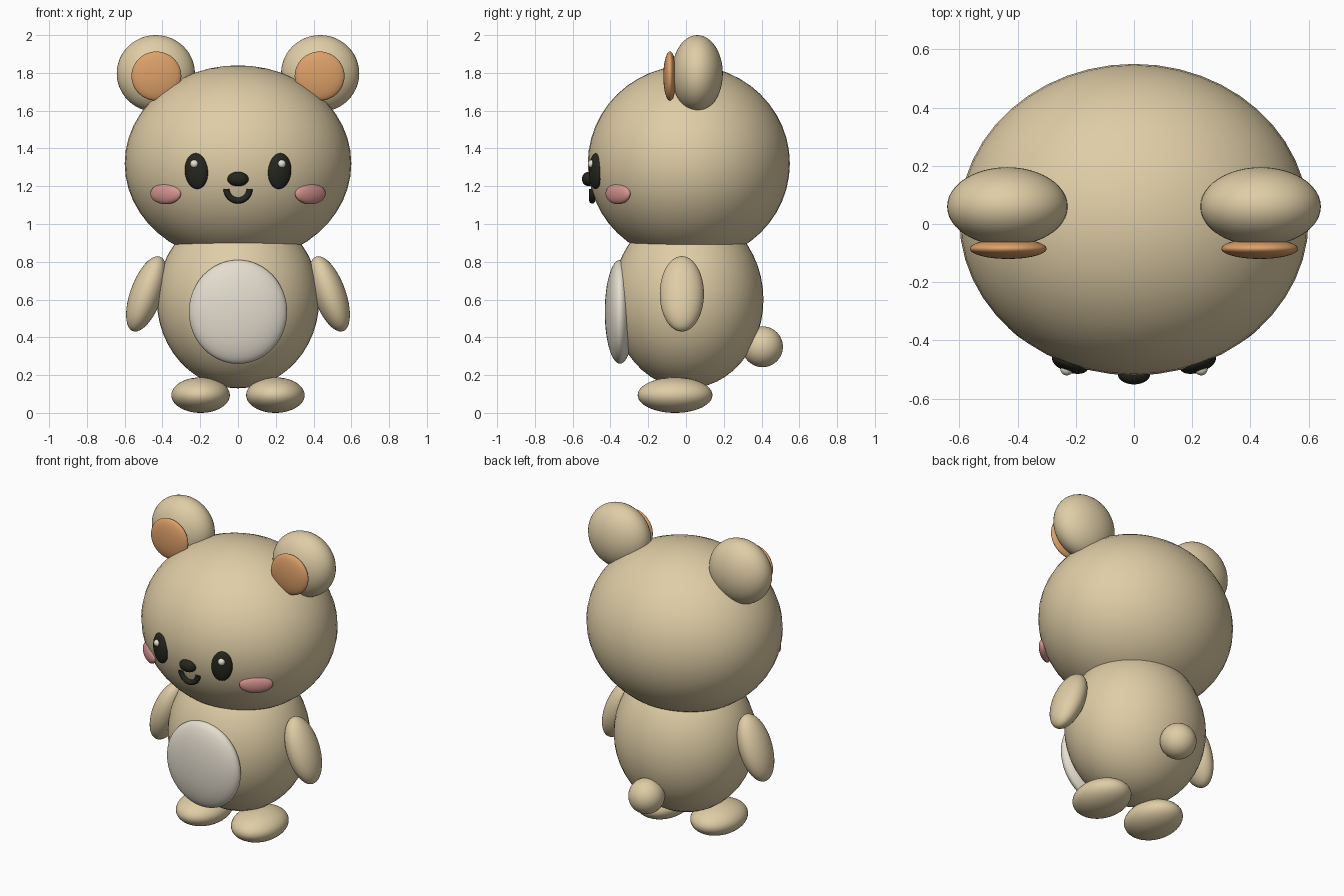
import bpy
import math
from math import radians

old = bpy.data.objects.get("Cube")
if old:
    bpy.data.objects.remove(old, do_unlink=True)


def material(name, rgb):
    m = bpy.data.materials.new(name)
    m.use_nodes = True
    color = (*rgb, 1.0)
    m.diffuse_color = color
    m.node_tree.nodes["Principled BSDF"].inputs["Base Color"].default_value = color
    return m


tan = material("tan_fur", (0.74, 0.61, 0.38))
cream = material("cream_belly", (0.78, 0.72, 0.62))
orange = material("orange_inner_ear", (0.72, 0.35, 0.14))
pink = material("pink_cheek", (0.68, 0.30, 0.28))
black = material("black_features", (0.019, 0.019, 0.013))
white = material("eye_shine", (0.78, 0.74, 0.66))


def ellipsoid(name, center, radii, mat, tilt=0, turn=0):
    """Smooth ellipsoid; tilt leans it sideways, turn spins it about z (degrees)."""
    bpy.ops.mesh.primitive_uv_sphere_add(
        segments=48, ring_count=24, radius=1, location=center,
        rotation=(0, radians(tilt), radians(turn)))
    ob = bpy.context.object
    ob.name = name
    ob.scale = radii
    ob.data.materials.append(mat)
    bpy.ops.object.shade_smooth()
    return ob


def pair(name, center, radii, mat, tilt=0, turn=0):
    """Mirrored left and right copies of a part."""
    x, y, z = center
    for label, side in (("left", 1), ("right", -1)):
        ellipsoid(f"{label}_{name}", (side * x, y, z), radii, mat,
                  side * tilt, side * turn)


# Head and body
ellipsoid("head", (0, 0.015, 1.32), (0.60, 0.535, 0.52), tan)
ellipsoid("body", (0, 0.01, 0.60), (0.43, 0.40, 0.47), tan)
ellipsoid("belly", (0, -0.35, 0.535), (0.26, 0.08, 0.275), cream)
ellipsoid("tail", (0, 0.405, 0.35), (0.108, 0.108, 0.108), tan)

# Ears
pair("ear", (0.435, 0.06, 1.797), (0.207, 0.135, 0.203), tan)
pair("inner_ear", (0.432, -0.085, 1.783), (0.132, 0.035, 0.13), orange)

# Limbs
pair("arm", (0.485, -0.022, 0.63), (0.085, 0.117, 0.21), tan, tilt=-20)
pair("foot", (0.198, -0.058, 0.094), (0.155, 0.198, 0.094), tan)

# Face
pair("eye", (0.22, -0.478, 1.28), (0.064, 0.032, 0.095), black, tilt=5, turn=19)
pair("eye_shine", (0.231, -0.498, 1.318), (0.022, 0.022, 0.022), white)
pair("cheek", (0.383, -0.36, 1.16), (0.10, 0.03, 0.055), pink, turn=38)
ellipsoid("nose", (0, -0.515, 1.238), (0.056, 0.036, 0.038), black)

# Smiling mouth: half ring swept with a round section
curve = bpy.data.curves.new("mouth", "CURVE")
curve.dimensions = "3D"
curve.bevel_depth = 0.016
curve.bevel_resolution = 4
curve.use_fill_caps = True
steps = 24
arc = curve.splines.new("POLY")
arc.points.add(steps)
for i, p in enumerate(arc.points):
    a = math.pi * (1 + i / steps)
    p.co = (0.061 * math.cos(a), -0.497, 1.185 + 0.061 * math.sin(a), 1)
arc.use_smooth = True
curve.materials.append(black)
mouth = bpy.data.objects.new("mouth", curve)
bpy.context.collection.objects.link(mouth)
